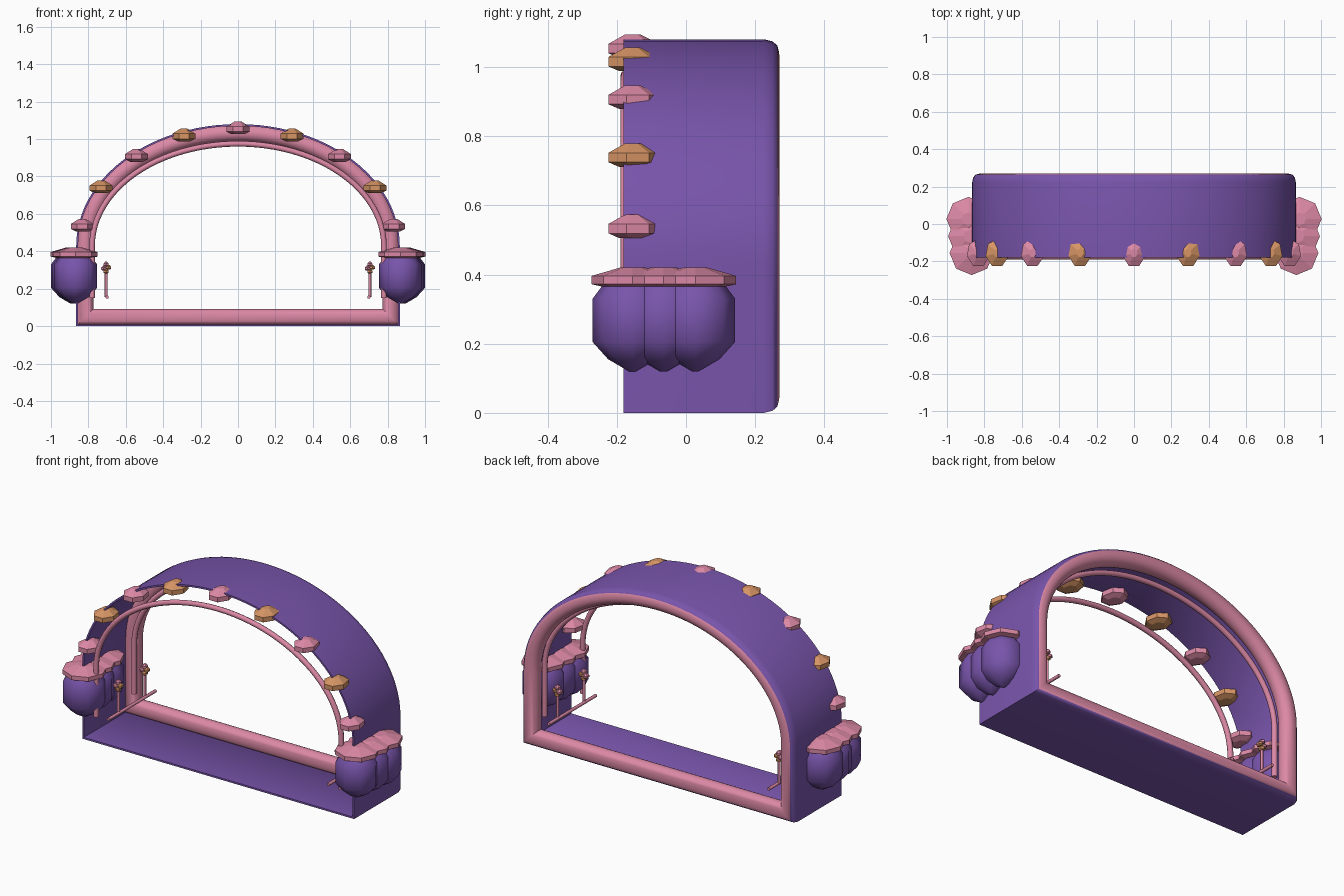
import bpy, bmesh
from math import sin, cos, pi, radians

cube = bpy.data.objects.get("Cube")
if cube:
    bpy.data.objects.remove(cube, do_unlink=True)


def material(name, rgb):
    m = bpy.data.materials.new(name)
    m.use_nodes = True
    m.diffuse_color = (*rgb, 1)
    m.node_tree.nodes["Principled BSDF"].inputs["Base Color"].default_value = (*rgb, 1)
    return m


PURPLE = material("purple", (0.19, 0.09, 0.41))
PINK = material("pink", (0.72, 0.25, 0.38))
ORANGE = material("orange", (0.68, 0.30, 0.13))


def finish(bm, name, mats, angle=None):
    bmesh.ops.recalc_face_normals(bm, faces=bm.faces)
    mesh = bpy.data.meshes.new(name)
    bm.to_mesh(mesh)
    bm.free()
    for m in mats:
        mesh.materials.append(m)
    ob = bpy.data.objects.new(name, mesh)
    bpy.context.collection.objects.link(ob)
    if angle:
        bpy.ops.object.select_all(action='DESELECT')
        ob.select_set(True)
        bpy.context.view_layer.objects.active = ob
        bpy.ops.object.shade_smooth_by_angle(angle=radians(angle))
    return ob


SPRING = 0.43  # height where the straight sides turn into the arch


def arch(rx, rz, foot, steps=48):
    """Outline in x and z: up one side, over the arch, down the other."""
    pts = [(-rx * cos(pi * i / steps), SPRING + rz * sin(pi * i / steps))
           for i in range(steps + 1)]
    return [(-rx, foot)] + pts + [(rx, foot)]


def lathe(name, profile, mat, loc, scale=(1, 1, 1), sides=7, angle=None):
    """Turn (radius, height) pairs about z, with one corner towards +y."""
    bm = bmesh.new()
    rings = []
    for r, z in profile:
        rings.append([bm.verts.new((loc[0] + scale[0] * r * sin(2 * pi * k / sides),
                                    loc[1] + scale[1] * r * cos(2 * pi * k / sides),
                                    loc[2] + scale[2] * z)) for k in range(sides)])
    for a, b in zip(rings, rings[1:]):
        for k in range(sides):
            n = (k + 1) % sides
            bm.faces.new((a[k], a[n], b[n], b[k]))
    bm.faces.new(rings[0])
    bm.faces.new(rings[-1])
    return finish(bm, name, [mat], angle)


def tube(name, points, radius, mat):
    cu = bpy.data.curves.new(name, 'CURVE')
    cu.dimensions = '3D'
    cu.bevel_depth = radius
    cu.bevel_resolution = 2
    cu.use_fill_caps = True
    sp = cu.splines.new('POLY')
    sp.points.add(len(points) - 1)
    for p, co in zip(sp.points, points):
        p.co = (*co, 1)
    cu.materials.append(mat)
    ob = bpy.data.objects.new(name, cu)
    bpy.context.collection.objects.link(ob)
    return ob


# Thin arched shell with a rounded frame at the back: (inset, y) section swept round
section = [(0, -0.18), (0, 0.225), (0.006, 0.25), (0.018, 0.264)]
wall = len(section) - 1
section += [(0.047 - 0.045 * cos(radians(a)), 0.225 + 0.045 * sin(radians(a)))
            for a in range(75, 331, 15)]
section += [(0.01, 0.2), (0.01, -0.18)]
bm = bmesh.new()
loops = [[bm.verts.new((x, y, z)) for x, z in arch(0.865 - d, 0.65 - d, d)]
         for d, y in section]
for i, a in enumerate(loops):
    b = loops[(i + 1) % len(loops)]
    for k in range(len(a)):
        n = (k + 1) % len(a)
        f = bm.faces.new((a[k], a[n], b[n], b[k]))
        f.material_index = 1 if wall <= i < len(section) - 2 else 0
finish(bm, "arched_shell", [PURPLE, PINK], 40)

# Slim inner arches
for name, y in (("front_inner_arch", -0.175), ("back_inner_arch", 0.17)):
    tube(name, [(x, y, z) for x, z in arch(0.78, 0.545, 0.15)], 0.015, PINK)

# Faceted gems along the front edge, alternating in colour
GEM = [(0.55, -0.5), (1, -0.3), (1, 0.1), (0.3, 0.5)]
for i in range(-4, 5):
    t = radians(20 * i)
    lathe("edge_gem", GEM, ORANGE if i % 2 else PINK,
          (0.845 * sin(t), -0.155, SPRING + 0.63 * cos(t)), (0.063, 0.077, 0.068))

# Clusters of capped pods, and side rails with budded stalks
POD = [(0.01, 0.12), (0.07, 0.155), (0.115, 0.205), (0.115, 0.33), (0.085, 0.37)]
for s, side in ((1, "left"), (-1, "right")):
    for x, y in ((0.868, -0.155), (0.876, -0.065), (0.885, 0.027)):
        lathe(side + "_pod", POD, PURPLE, (s * x, y, 0), sides=8, angle=45)
        lathe(side + "_pod_cap", GEM, PINK, (s * x, y, 0.39), (0.118, 0.118, 0.06),
              sides=8)
    tube(side + "_rail", [(s * 0.7, -0.18, 0.155), (s * 0.7, 0.25, 0.155)], 0.009, PINK)
    for y in (-0.08, 0.16):
        tube(side + "_stalk", [(s * 0.705, y, 0.155), (s * 0.705, y, 0.3)], 0.008, PINK)
        for k, (dx, dz) in enumerate(((-0.013, 0), (0.013, 0.005), (0, 0.022), (0, -0.016))):
            lathe(side + "_bud", GEM, ORANGE if k % 2 else PINK,
                  (s * 0.705 + dx, y, 0.31 + dz), (0.016, 0.02, 0.026), sides=6)
